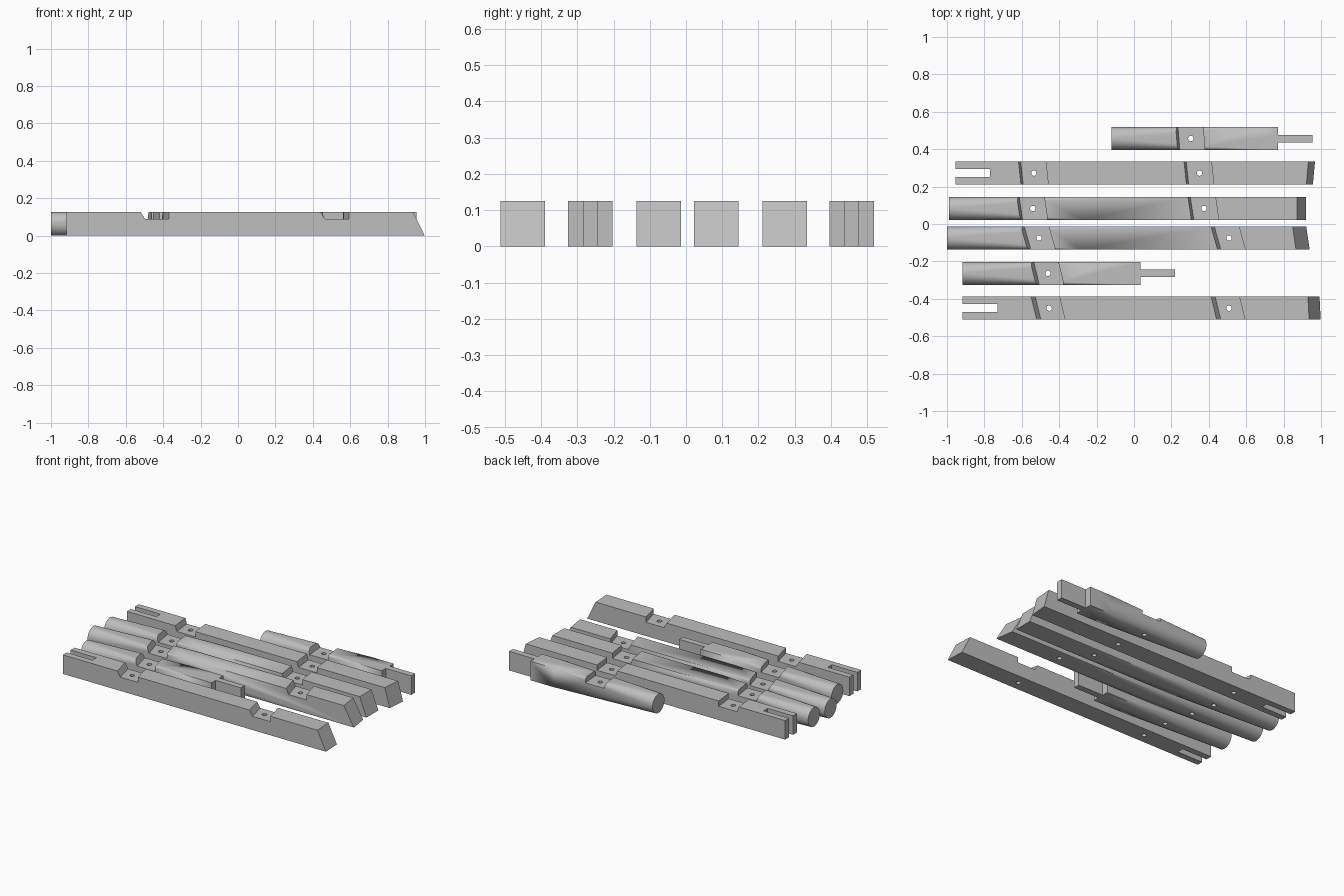
import bpy
import bmesh
from math import pi, sin, cos, radians

if "Cube" in bpy.data.objects:
    bpy.data.objects.remove(bpy.data.objects["Cube"], do_unlink=True)

HALF = 0.0615      # half the width of a beam
TOP = 0.125        # beam height
FLOOR = 0.09       # height of the notch floor
TAPER = 0.72       # length of the square-to-round transition
HOLE = 0.0145

grey = bpy.data.materials.new("plain_grey")
grey.use_nodes = True
colour = (0.52, 0.52, 0.52, 1)
grey.diffuse_color = colour
grey.node_tree.nodes["Principled BSDF"].inputs["Base Color"].default_value = colour


def hull(name, points):
    """Convex solid around the given points."""
    bm = bmesh.new()
    for p in points:
        bm.verts.new(p)
    res = bmesh.ops.convex_hull(bm, input=bm.verts[:])
    loose = [v for v in bm.verts if not v.link_faces]
    bmesh.ops.delete(bm, geom=loose, context='VERTS')
    bmesh.ops.dissolve_limit(bm, angle_limit=radians(0.5),
                             verts=bm.verts[:], edges=bm.edges[:])
    bmesh.ops.recalc_face_normals(bm, faces=bm.faces[:])
    mesh = bpy.data.meshes.new(name)
    bm.to_mesh(mesh)
    bm.free()
    mesh.materials.append(grey)
    obj = bpy.data.objects.new(name, mesh)
    bpy.context.collection.objects.link(obj)
    return obj


def box(x0, x1, y0, y1, z0=-0.1, z1=0.3):
    return [(x, y, z) for x in (x0, x1) for y in (y0, y1) for z in (z0, z1)]


def cut(obj, points):
    """Subtract a convex solid from the beam."""
    tool = hull("cutter", points)
    tool.hide_render = True
    mod = obj.modifiers.new("cut", 'BOOLEAN')
    mod.operation = 'DIFFERENCE'
    mod.solver = 'EXACT'
    mod.object = tool
    bpy.context.view_layer.objects.active = obj
    bpy.ops.object.modifier_apply(modifier=mod.name)
    bpy.data.objects.remove(tool, do_unlink=True)


def notch(obj, y, x, skew, run, width=0.14):
    """Skewed housing: sloped left wall, upright right wall, bolt hole."""
    pts = []
    for side in (-1, 1):
        s = side * 1.2
        shift = -skew / 2 * s
        slope = run / (TOP - FLOOR)
        for z in (FLOOR, TOP + 0.02):
            left = x - width / 2 + run / 2 - slope * (z - FLOOR)
            pts += [(left + shift, y + s * HALF, z),
                    (x + width / 2 + shift, y + s * HALF, z)]
    cut(obj, pts)
    ring = [(x + HOLE * cos(a), y + HOLE * sin(a), z)
            for a in (i * pi / 10 for i in range(20)) for z in (-0.05, 0.2)]
    cut(obj, ring)


def beam(name, y, x0, x1, notches, skew, run, rounded=False,
         fork=0, tenon=0, bevel=0, end_skew=0):
    lo, hi = y - HALF, y + HALF
    points = []
    # Left end: round section running into the square, or plain square
    if rounded:
        mid = TOP / 2
        points += [(x0, y + HALF * cos(a), mid + mid * sin(a))
                   for a in (i * pi / 16 for i in range(32))]
    start = x0 + TAPER if rounded else x0
    points += [(start, b, z) for b in (lo, hi) for z in (0, TOP)]
    # Right end: raked back toward the top, slightly skewed in plan
    for b, s in ((lo, 1), (hi, -1)):
        points += [(x1 + s * end_skew / 2, b, 0),
                   (x1 - bevel + s * end_skew / 2, b, TOP)]
    obj = hull(name, points)

    for x in notches:
        notch(obj, y, x, skew, run)
    if fork:
        cut(obj, box(x0 - 0.1, x0 + fork, y - 0.021, y + 0.021))
    if tenon:
        for s in (-1, 1):
            cut(obj, box(x1 - tenon, x1 + 0.1, y + s * 0.02, y + s * 0.1))

    bpy.ops.object.select_all(action='DESELECT')
    obj.select_set(True)
    bpy.context.view_layer.objects.active = obj
    bpy.ops.object.shade_smooth_by_angle(angle=radians(25))


# Short beams with a tenon
beam("back_tenon_beam", 0.457, -0.12, 0.955, [0.304], 0.01, 0.012,
     rounded=True, tenon=0.185)
beam("front_tenon_beam", -0.264, -0.917, 0.22, [-0.46], 0.03, 0.018,
     rounded=True, tenon=0.185)

# Long beams with a forked end
beam("back_forked_beam", 0.272, -0.955, 0.962, [-0.535, 0.35], 0.013, 0.012,
     fork=0.185, bevel=0.035, end_skew=-0.011)
beam("front_forked_beam", -0.45, -0.917, 0.995, [-0.454, 0.508], 0.03, 0.022,
     fork=0.187, bevel=0.062, end_skew=0.006)

# Long beams with a rounded end
beam("back_round_beam", 0.083, -0.99, 0.92, [-0.541, 0.374], 0.018, 0.013,
     rounded=True, bevel=0.049)
beam("front_round_beam", -0.075, -1.0, 0.93, [-0.508, 0.508], 0.035, 0.018,
     rounded=True, bevel=0.073, end_skew=0.018)
